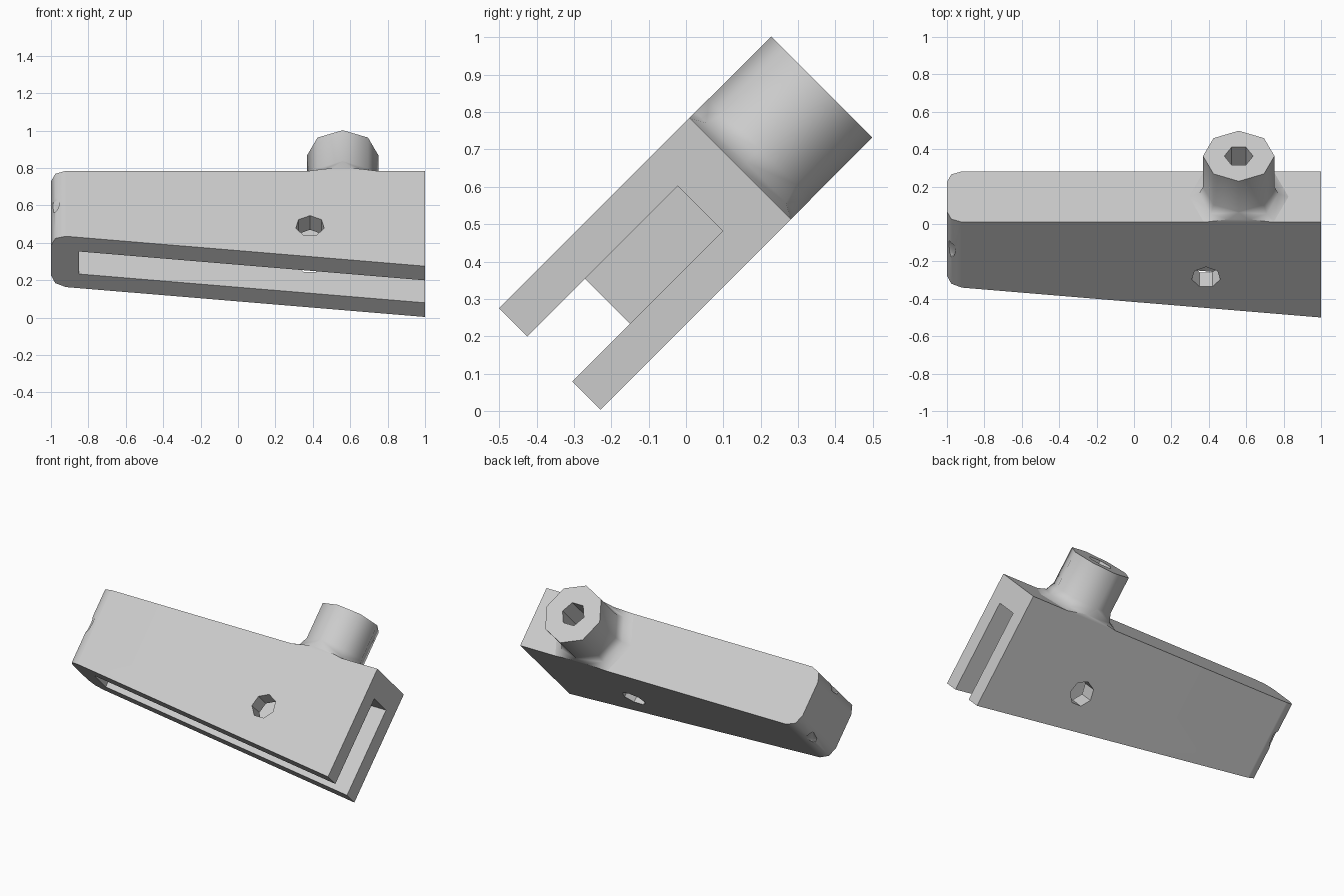
import bpy, bmesh, math
from mathutils import Matrix

if "Cube" in bpy.data.objects:
    bpy.data.objects.remove(bpy.data.objects["Cube"], do_unlink=True)

grey = bpy.data.materials.new("plain_grey")
grey.use_nodes = True
grey.diffuse_color = (0.6, 0.6, 0.6, 1)
grey.node_tree.nodes["Principled BSDF"].inputs["Base Color"].default_value = (0.6, 0.6, 0.6, 1)

# Parts are built upright (x length, y thickness, z height), then tilted.
MID, HALF, TOP = -0.356, 0.192, 0.562
BOSS_X = 0.56


def finish(name, bm):
    bmesh.ops.recalc_face_normals(bm, faces=bm.faces)
    me = bpy.data.meshes.new(name)
    bm.to_mesh(me)
    bm.free()
    me.materials.append(grey)
    ob = bpy.data.objects.new(name, me)
    bpy.context.collection.objects.link(ob)
    return ob


def loft(name, rings):
    """Join matching rings of points and cap both ends."""
    bm = bmesh.new()
    loops = [[bm.verts.new(p) for p in ring] for ring in rings]
    n = len(loops[0])
    for a, b in zip(loops, loops[1:]):
        for i in range(n):
            j = (i + 1) % n
            bm.faces.new((a[i], a[j], b[j], b[i]))
    bm.faces.new(loops[0])
    bm.faces.new(loops[-1])
    return finish(name, bm)


def box(name, lo, hi):
    ring = [(lo[0], lo[1]), (hi[0], lo[1]), (hi[0], hi[1]), (lo[0], hi[1])]
    return loft(name, [[(x, y, z) for x, y in ring] for z in (lo[2], hi[2])])


def polygon(n, r, start=0.0):
    return [(r * math.cos(start + i * math.tau / n), r * math.sin(start + i * math.tau / n))
            for i in range(n)]


def boolean(ob, tool, operation="DIFFERENCE"):
    tool.hide_render = True
    mod = ob.modifiers.new("cut", "BOOLEAN")
    mod.operation, mod.object, mod.solver = operation, tool, "EXACT"
    bpy.context.view_layer.objects.active = ob
    bpy.ops.object.modifier_apply(modifier=mod.name)
    bpy.data.objects.remove(tool, do_unlink=True)


def shade_and_tilt(ob):
    ob.data.transform(Matrix.Rotation(math.radians(-45), 4, "X"))
    bpy.ops.object.select_all(action="DESELECT")
    ob.select_set(True)
    bpy.context.view_layer.objects.active = ob
    bpy.ops.object.shade_smooth_by_angle(angle=math.radians(50))


# Tapered block with one rounded end
half_outline = [(1, HALF), (-0.92, HALF), (-0.977, HALF - 0.023), (-1, HALF - 0.08)]
outline = half_outline + [(x, -y) for x, y in reversed(half_outline)]
body = loft("clamp_body", [
    [(x, MID + y, -0.159 + 0.1177 * (1 - x)) for x, y in outline],
    [(x, MID + y, TOP) for x, y in outline]])

# Long slot, open at the bottom and at one end
boolean(body, box("slot_cutter", (-0.85, MID - 0.085, -0.5), (1.2, MID + 0.085, 0.41)))

# Seven-sided cross hole
boolean(body, loft("hole_cutter", [
    [(0.385 + x, MID + y, 0.145 + z) for x, z in polygon(7, 0.078, math.pi / 2)]
    for y in (-0.4, 0.4)]))

# Small dents in the rounded corners
for side in (-1, 1):
    bm = bmesh.new()
    bmesh.ops.create_icosphere(bm, subdivisions=1, radius=0.055)
    bm.transform(Matrix.Translation((-1, MID + side * 0.184, 0.33)) @ Matrix.Diagonal((1, 1, 1.5, 1)))
    boolean(body, finish("dent_cutter", bm))

shade_and_tilt(body)
weighted = body.modifiers.new("flat_side_normals", "WEIGHTED_NORMAL")
weighted.keep_sharp = True

# Eight-sided boss with a flared foot trimmed to the block
boss = loft("boss", [
    [(BOSS_X + x, MID + y, z) for x, y in polygon(8, r)]
    for r, z in ((0.266, TOP), (0.213, 0.584), (0.191, 0.637), (0.191, 0.87))])
boolean(boss, box("trim_box", (0, MID - HALF, 0.5), (1, MID + HALF, 1)), "INTERSECT")

# Hexagonal socket
boolean(boss, loft("socket_cutter", [
    [(BOSS_X + x, MID + y, z) for x, y in polygon(6, 0.077)] for z in (0.6, 1)]))
shade_and_tilt(boss)
